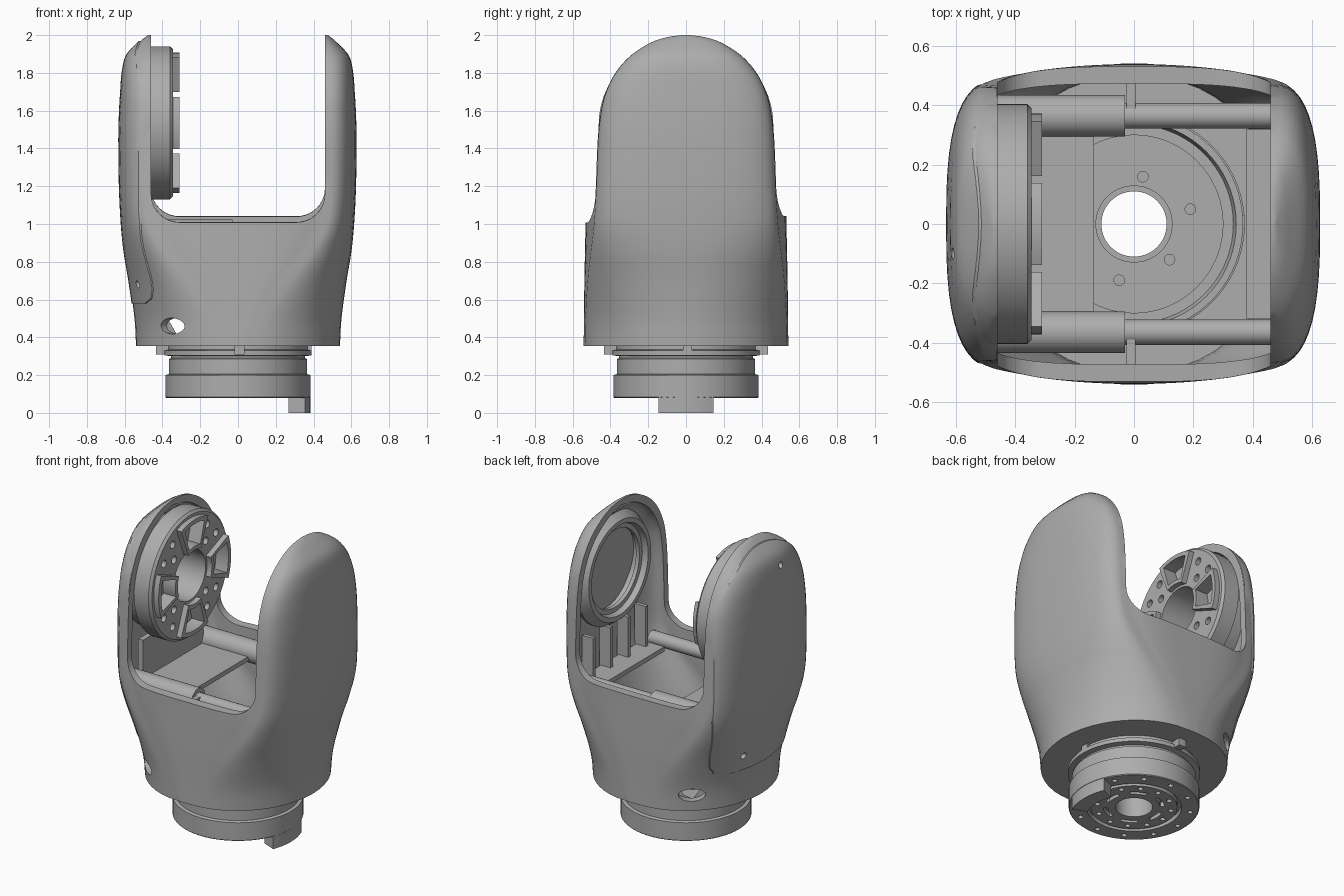
import bpy, bmesh, math
from mathutils import Vector, Matrix

cube = bpy.data.objects.get("Cube")
if cube:
    bpy.data.objects.remove(cube, do_unlink=True)

grey = bpy.data.materials.new("metal grey")
grey.use_nodes = True
COLOUR = (0.42, 0.42, 0.42, 1)
grey.diffuse_color = COLOUR
grey.node_tree.nodes["Principled BSDF"].inputs["Base Color"].default_value = COLOUR

# Turns a z-axis part so that its axis lies along x or y
TURN = {"z": Matrix.Identity(4),
        "x": Matrix(((0, 0, 1, 0), (1, 0, 0, 0), (0, 1, 0, 0), (0, 0, 0, 1))),
        "y": Matrix(((1, 0, 0, 0), (0, 0, 1, 0), (0, 1, 0, 0), (0, 0, 0, 1)))}


def finish(name, bm):
    bmesh.ops.recalc_face_normals(bm, faces=bm.faces)
    mesh = bpy.data.meshes.new(name)
    bm.to_mesh(mesh)
    bm.free()
    mesh.materials.append(grey)
    obj = bpy.data.objects.new(name, mesh)
    bpy.context.collection.objects.link(obj)
    return obj


def activate(obj):
    bpy.ops.object.select_all(action="DESELECT")
    obj.select_set(True)
    bpy.context.view_layer.objects.active = obj


def smooth(*objs):
    for obj in objs:
        activate(obj)
        bpy.ops.object.shade_smooth_by_angle(angle=math.radians(32))


def boolean(obj, cutter, operation="DIFFERENCE", keep=False):
    mod = obj.modifiers.new("cut", "BOOLEAN")
    mod.operation, mod.object, mod.solver = operation, cutter, "EXACT"
    activate(obj)
    bpy.ops.object.modifier_apply(modifier=mod.name)
    if not keep:
        bpy.data.objects.remove(cutter, do_unlink=True)


def bridge(bm, rings, closed=False):
    n = len(rings[0])
    pairs = list(zip(rings, rings[1:])) + ([(rings[-1], rings[0])] if closed else [])
    for a, b in pairs:
        for i in range(n):
            j = (i + 1) % n
            bm.faces.new((a[i], a[j], b[j], b[i]))
    if not closed:
        bm.faces.new(rings[0])
        bm.faces.new(rings[-1])


def prisms(name, outlines, axis, lo, hi):
    bm = bmesh.new()
    for pts in outlines:
        bridge(bm, [[bm.verts.new(TURN[axis] @ Vector((u, v, h))) for u, v in pts]
                    for h in (lo, hi)])
    return finish(name, bm)


def circle(u, v, r, n=20, ru=1.0):
    return [(u + r * ru * math.cos(math.tau * i / n), v + r * math.sin(math.tau * i / n))
            for i in range(n)]


def sector(angle, r0, r1, half, cu=0, cv=0):
    steps = [k / 4 - 1 for k in range(9)]
    return ([(cu + r1 * math.cos(angle + half * s), cv + r1 * math.sin(angle + half * s)) for s in steps]
            + [(cu + r0 * math.cos(angle - half * s), cv + r0 * math.sin(angle - half * s)) for s in steps])


def lathe(name, profile, axis="z", centre=(0, 0, 0), n=72):
    bm = bmesh.new()
    rings = []
    for i in range(n):
        a = math.tau * i / n
        rings.append([bm.verts.new(TURN[axis] @ Vector((r * math.cos(a), r * math.sin(a), h))
                                   + Vector(centre)) for r, h in profile])
    bridge(bm, rings, closed=True)
    return finish(name, bm)


def tube(r0, r1, lo, hi):
    return [(r0, lo), (r1, lo), (r1, hi), (r0, hi)]


def box(name, lo, hi):
    return prisms(name, [[(lo[0], lo[1]), (hi[0], lo[1]), (hi[0], hi[1]), (lo[0], hi[1])]],
                  "z", lo[2], hi[2])


# Housing sections: height, arm inner x, arm outer x, arm half depth, middle half depth, squareness
BOTTOM, TOP = 0.355, 2.0
SECTIONS = [(BOTTOM, .05, .54, .54, .54, 2), (.5, .09, .548, .537, .54, 2.03),
            (.7, .23, .575, .525, .538, 2.15), (.85, .35, .6, .508, .535, 2.35),
            (1, .44, .615, .49, .532, 2.55), (1.2, .46, .625, .477, .53, 2.7),
            (1.45, .46, .628, .467, .53, 2.75), (1.6, .46, .624, .45, .53, 2.75),
            (1.7, .46, .618, .424, .5, 2.75), (1.8, .46, .61, .374, .45, 2.7),
            (1.89, .46, .588, .295, .32, 2.6), (1.96, .46, .525, .187, .2, 2.5),
            (1.99, .46, .49, .095, .1, 2.2), (TOP, .46, .475, .015, .02, 2)]


def section_at(u):
    i = min(int(u), len(SECTIONS) - 2)
    t = u - i
    p = [Vector(SECTIONS[min(max(i + k, 0), len(SECTIONS) - 1)]) for k in (-1, 0, 1, 2)]
    return (p[1] * 2 + (p[2] - p[0]) * t + (p[0] * 2 - p[1] * 5 + p[2] * 4 - p[3]) * t ** 2
            + (p[1] * 3 - p[0] - p[2] * 3 + p[3]) * t ** 3) / 2


def housing_loft(name, grow, floor, top):
    bm = bmesh.new()
    rings = []
    steps = (len(SECTIONS) - 1) * 4
    for k in range(steps + 1):
        z, xi, xo, w, mid, power = section_at(k / 4)
        z = floor + (z - BOTTOM) / (TOP - BOTTOM) * (top - floor)
        xo, w = max(xo + grow, xi + .006), max(w + grow, .01)
        mid = max(mid + 1.3 * grow, w + .002)
        half = []
        for i in range(25):
            a = math.pi * (i / 24 - .5)
            c, s = max(math.cos(a), 0), math.sin(a)
            half.append((xi + (xo - xi) * c ** (2 / power),
                         w * math.copysign(abs(s) ** (2 / power), s)))
        for i in range(1, 16):
            x = 1 - i / 8
            half.append((xi * x, w + (mid - w) * (1 - abs(x) ** 3.5)))
        pts = half + [(-x, -y) for x, y in half]
        rings.append([bm.verts.new((x, y, z)) for x, y in pts])
    bridge(bm, rings)
    return finish(name, bm)


# Forked housing: hollow shell with a rounded slot between the arms
housing = housing_loft("housing", 0, BOTTOM, TOP)
cavity = housing_loft("cavity", -.045, .41, 1.965)
boolean(housing, cavity, keep=True)
corner = [(.31 + .15 * math.cos(a), 1.15 - .15 * math.sin(a))
          for a in [math.pi / 2 * i / 10 for i in range(11)]]
slot = prisms("slot", [[(.46, 2.3)] + corner + [(-x, z) for x, z in reversed(corner)] + [(-.46, 2.3)]],
              "y", -.8, .8)
for v in slot.data.vertices:
    v.co.z += .025 + .025 * math.copysign(1, v.co.y)
boolean(housing, slot)
boolean(housing, prisms("floor_hole", [circle(0, 0, .372, 72)], "z", .3, .45))
for side in (-1, 1):
    pocket = prisms("pocket", [circle(0, 0, .042, 28, 1.9)], "y", -.03, .03)
    pocket.matrix_world = (Matrix.Translation((-.335, side * .42, .46))
                           @ Matrix.Rotation(side * math.radians(39), 4, "Z"))
    bpy.context.view_layer.update()
    boolean(housing, pocket)

# Side cover on the right arm, slightly proud of the housing, with screw holes
cover = housing_loft("side_cover", .006, BOTTOM, TOP + .003)
dome = [(.462 * math.cos(a), 1.53 + .44 * math.sin(a)) for a in [math.pi * i / 28 for i in range(29)]]
foot = [(.42, .72), (.4, .65), (.37, .605), (.31, .58)]
outline = dome + [(-.47, 1)] + [(-y, z) for y, z in foot] + foot[::-1] + [(.47, 1)]
boolean(cover, prisms("cover_outline", [outline], "x", -.8, -.43), "INTERSECT")
boolean(cover, cavity)
boolean(cover, box("slot_side", (-.462, -.7, 1), (-.4, .7, 2.1)))
for part in (cover, housing):
    boolean(part, prisms("screw_holes", [circle(-.1, 1.82, .02), circle(.2, .68, .02), circle(-.28, .68, .02)],
                         "x", -.75, -.47))
smooth(housing, cover)

# Joint drive on the right arm: drum, four raised frames, bolt holes
AXIS = 1.535
drum = lathe("joint_drum", [(.16, -.575), (.36, -.575), (.36, -.465), (.405, -.465), (.405, -.36),
                            (.39, -.345), (.16, -.345)], "x", (0, 0, AXIS))
quarter = math.pi / 2
frames = prisms("joint_frames", [sector(k * quarter, .175, .372, .38, 0, AXIS) for k in range(4)],
                "x", -.36, -.31)
for part in (drum, frames):
    boolean(part, prisms("frame_pockets", [sector(k * quarter, .2, .345, .29, 0, AXIS) for k in range(4)],
                         "x", -.40, -.25))
bolts = []
for k in range(4):
    for r, turn in ((.23, 0), (.32, -.2), (.32, .2)):
        a = (k + .5) * quarter + turn
        bolts.append(circle(r * math.cos(a), AXIS + r * math.sin(a), .024, 16))
boolean(drum, prisms("bolt_holes", bolts, "x", -.41, -.25))
smooth(drum, frames)

# Bearing seat inside the left arm
smooth(lathe("bearing_seat", [(.27, .575), (.27, .535), (.25, .535), (.25, .51), (.28, .51), (.29, .475),
                              (.32, .475), (.36, .53), (.36, .55), (.33, .575)], "x", (0, 0, AXIS)))
for y in (-.27, -.09, .09, .27):
    box("arm_rib", (.47, y - .012, .92), (.55, y + .012, 1.2))
box("arm_shelf", (.38, -.32, .91), (.54, .32, .94))

# Bracket under the joint drive
box("bracket_plate", (-.54, -.31, .92), (-.135, .31, .95))
box("bracket_wall", (-.5, -.31, .92), (-.465, .31, 1.2))

# Cross tubes along both edges of the slot
for y in (-.365, .365):
    smooth(prisms("thick_tube", [circle(y, .955, .07, 32)], "x", -.5, -.03),
           prisms("thin_tube", [circle(y, .955, .043, 32)], "x", -.04, .5))
    lo, hi = sorted((y, y * 1.32))
    box("tube_tab", (-.025, lo, .93), (.005, hi, .99))

# Turning base: stepped neck with a bore and underside details
base = lathe("turning_base", [(.11, .08), (.38, .08), (.385, .085), (.385, .2), (.365, .205), (.365, .285),
                              (.355, .29), (.355, .3), (.39, .305), (.39, .33), (.368, .335), (.368, .41),
                              (.345, .41), (.335, .37), (.3, .37), (.3, .35), (.13, .35), (.13, .37),
                              (.11, .37)])
boolean(base, lathe("under_groove", tube(.255, .28, .04, .11)))
boolean(base, prisms("arc_slots", [sector(k * math.tau / 6, .155, .18, .3) for k in range(6)], "z", .04, .11))
rim = [(r * math.cos(math.tau * k / n), r * math.sin(math.tau * k / n))
       for r, n in ((.335, 12), (.22, 12)) for k in range(n)]
boolean(base, prisms("rim_holes", [circle(x, y, .016, 14) for x, y in rim], "z", .04, .12))
inner = [(.19, .05), (-.05, -.19), (.03, .16), (.12, -.12), (-.16, .03)]
boolean(base, prisms("floor_holes", [circle(x, y, .018, 14) for x, y in inner], "z", .3, .5))
smooth(base)
smooth(prisms("base_key", [sector(0, .29, .383, .39)], "z", 0, .1))
for k in range(4):
    prisms("base_tab", [sector(k * quarter + .02, .36, .435 if k else .39, .06)], "z", .308, .357)
